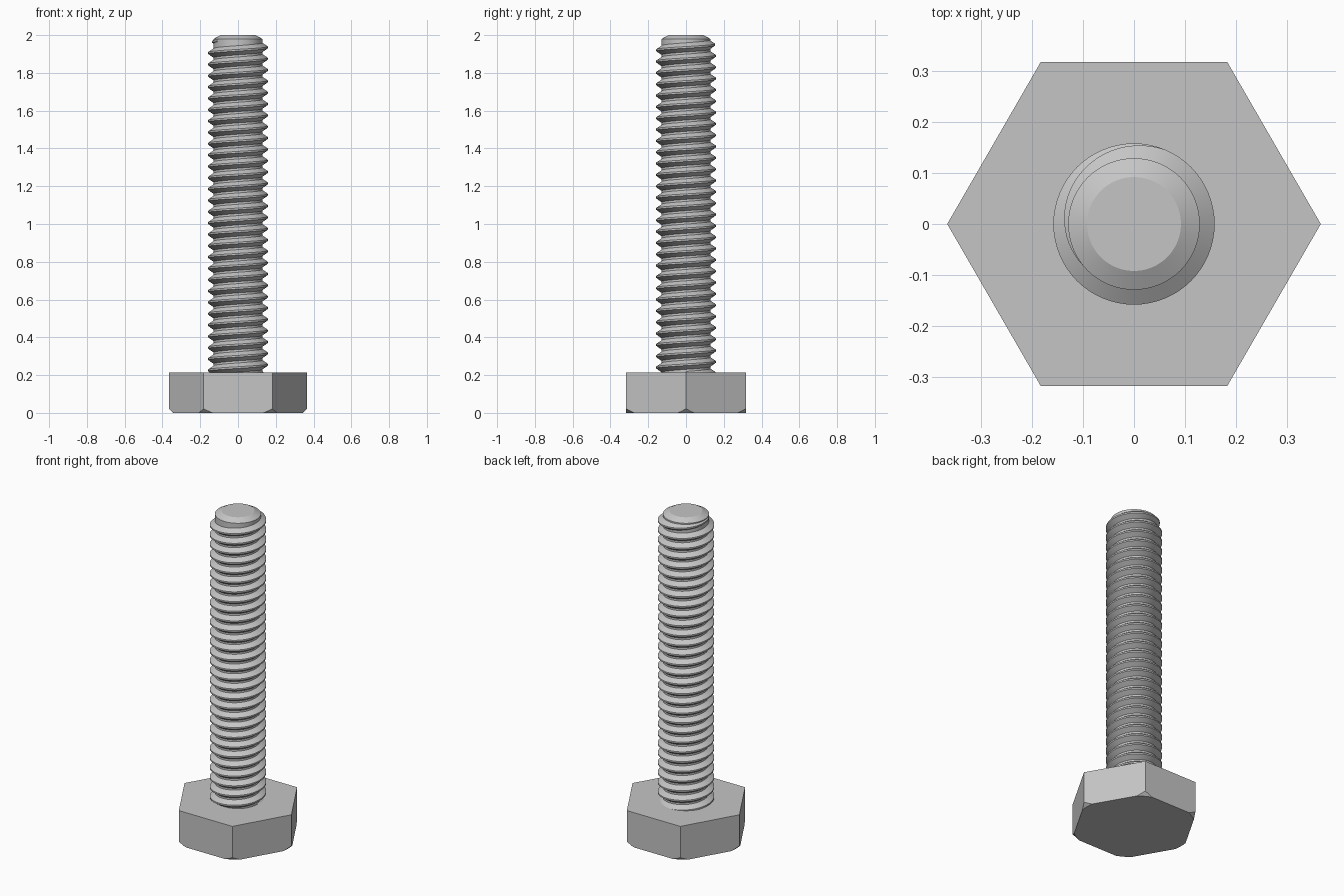
import bpy
import bmesh
from math import sin, cos, pi, radians

if "Cube" in bpy.data.objects:
    bpy.data.objects.remove(bpy.data.objects["Cube"], do_unlink=True)

steel = bpy.data.materials.new("grey steel")
steel.use_nodes = True
GREY = (0.56, 0.56, 0.56, 1)
steel.diffuse_color = GREY
steel.node_tree.nodes["Principled BSDF"].inputs["Base Color"].default_value = GREY

HEAD_RADIUS, HEAD_HEIGHT = 0.366, 0.215
CORE, CREST = 0.129, 0.158
PITCH, STEPS = 0.06, 64


def select_only(obj):
    bpy.ops.object.select_all(action='DESELECT')
    obj.select_set(True)
    bpy.context.view_layer.objects.active = obj


def make_object(name, bm):
    bmesh.ops.recalc_face_normals(bm, faces=bm.faces)
    mesh = bpy.data.meshes.new(name)
    bm.to_mesh(mesh)
    bm.free()
    obj = bpy.data.objects.new(name, mesh)
    bpy.context.collection.objects.link(obj)
    mesh.materials.append(steel)
    return obj


def smooth(obj):
    select_only(obj)
    bpy.ops.object.shade_smooth_by_angle(angle=radians(25))


def stack(name, rings, sides):
    """Closed solid from (radius, height) rings, bottom to top."""
    bm = bmesh.new()
    loops = [[bm.verts.new((r * cos(2 * pi * i / sides), r * sin(2 * pi * i / sides), z))
              for i in range(sides)] for r, z in rings]
    for low, high in zip(loops, loops[1:]):
        for i in range(sides):
            j = (i + 1) % sides
            bm.faces.new((low[i], low[j], high[j], high[i]))
    bm.faces.new(loops[0])
    bm.faces.new(loops[-1])
    return make_object(name, bm)


# Hexagonal head, its lower corners trimmed by a cone
head = stack("hex_head", [(HEAD_RADIUS, 0), (HEAD_RADIUS, HEAD_HEIGHT)], 6)
cone = stack("chamfer_cutter", [(0.324, -0.02), (0.644, 0.3)], 96)
cone.hide_render = True
trim = head.modifiers.new("corner_chamfer", 'BOOLEAN')
trim.operation = 'INTERSECT'
trim.solver = 'EXACT'
trim.object = cone
select_only(head)
bpy.ops.object.modifier_apply(modifier=trim.name)
bpy.data.objects.remove(cone, do_unlink=True)
smooth(head)

# Shank core with a chamfered tip
shank = stack("shank", [(CORE, HEAD_HEIGHT - 0.02), (CORE, 1.98), (0.092, 2.0)], STEPS)
smooth(shank)

# Right-handed thread ridge that fades out below the tip
bm = bmesh.new()
end_step = int(STEPS * 0.62)
fade_step = int(STEPS * 0.2)
sections = []
for step in range(-29 * STEPS, end_step + 1):
    angle = 2 * pi * step / STEPS
    middle = 1.935 + PITCH * step / STEPS
    size = min(1, (end_step - step) / (end_step - fade_step))
    outer = CORE + (CREST - CORE) * size
    slope = 0.02 * size
    points = [(CORE - 0.003, -slope - 0.0065), (outer, -0.0045),
              (outer, 0.0045), (CORE - 0.003, slope + 0.0065)]
    sections.append([bm.verts.new((r * cos(angle), r * sin(angle), middle + dz))
                     for r, dz in points])
for a, b in zip(sections, sections[1:]):
    for i in range(4):
        j = (i + 1) % 4
        bm.faces.new((a[i], b[i], b[j], a[j]))
bm.faces.new(sections[0])
bm.faces.new(sections[-1])
thread = make_object("thread", bm)
smooth(thread)
